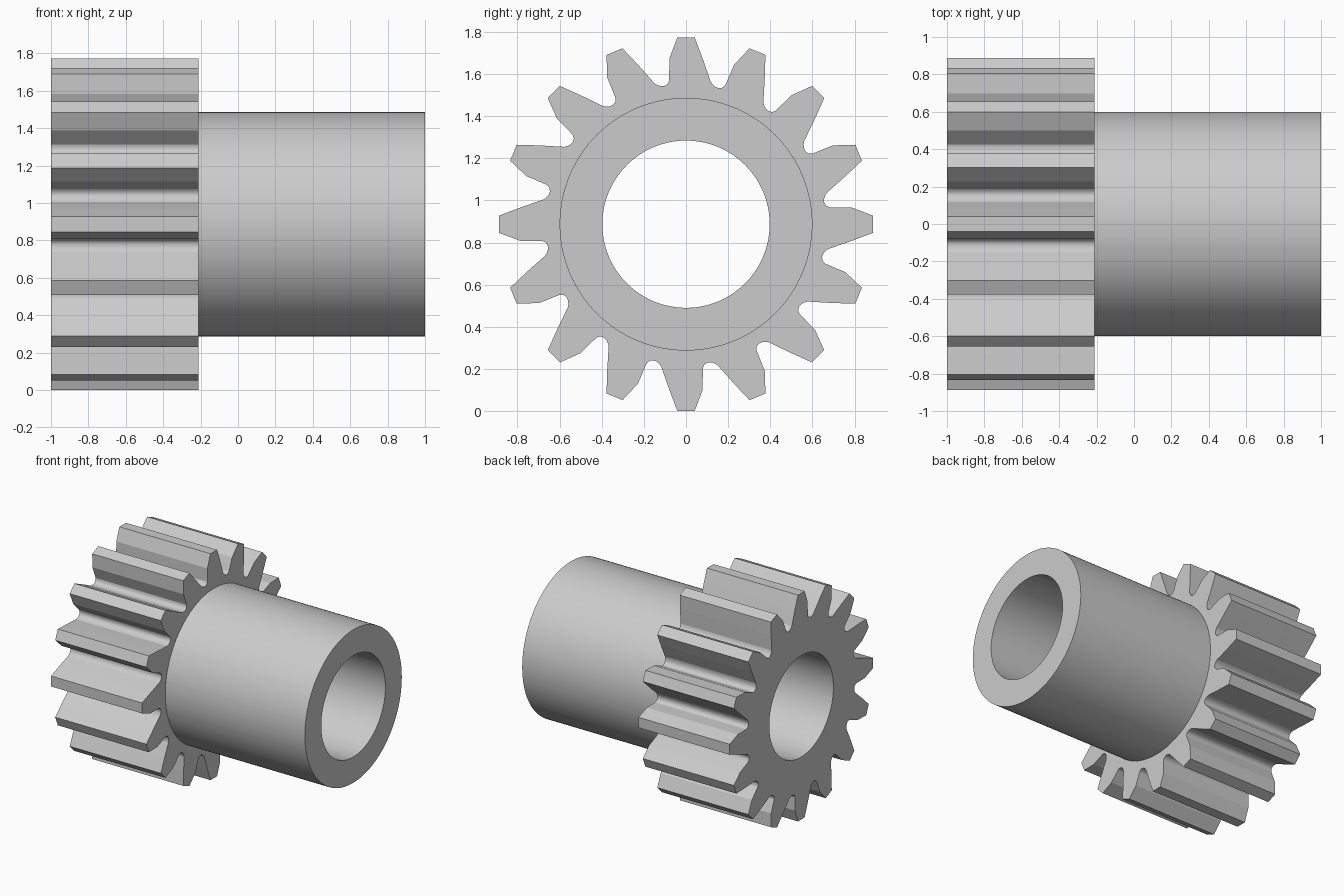
import bpy, bmesh, math

cube = bpy.data.objects.get("Cube")
if cube:
    bpy.data.objects.remove(cube, do_unlink=True)

TEETH = 16
CENTRE_Z = 0.887
BORE_R, HUB_R = 0.397, 0.6
X_BACK, X_STEP, X_END = -1.0, -0.21, 1.0

# One tooth and the rounded root after it, as (radial, tangential) points
TOOTH = [(0.675, -0.118), (0.787, -0.079), (0.887, -0.041), (0.887, 0.0),
         (0.887, 0.041), (0.787, 0.079), (0.682, 0.08),
         (0.665, 0.088), (0.656, 0.104), (0.656, 0.122), (0.662, 0.138)]

# Steel material
steel = bpy.data.materials.new("grey steel")
steel.use_nodes = True
colour = (0.6, 0.6, 0.6, 1.0)
steel.diffuse_color = colour
steel.node_tree.nodes["Principled BSDF"].inputs["Base Color"].default_value = colour

# Polar outline of the toothed rim, counter-clockwise
outline = []
for i in range(TEETH):
    turn = i * math.tau / TEETH
    for r, t in TOOTH:
        outline.append((math.atan2(t, r) + turn, math.hypot(r, t)))

bm = bmesh.new()


def ring(x, radius=None):
    """Loop of vertices at x: a circle, or the toothed outline if no radius."""
    loop = []
    for angle, rim in outline:
        r = radius or rim
        loop.append(bm.verts.new((x, r * math.cos(angle), CENTRE_Z + r * math.sin(angle))))
    return loop


# Closed loft: back face, teeth, step, hub, end face, bore
rings = [ring(X_BACK, BORE_R), ring(X_BACK), ring(X_STEP), ring(X_STEP, HUB_R),
         ring(X_END, HUB_R), ring(X_END, BORE_R)]
count = len(outline)
for a, b in zip(rings, rings[1:] + rings[:1]):
    for i in range(count):
        j = (i + 1) % count
        bm.faces.new((a[i], a[j], b[j], b[i]))
bmesh.ops.recalc_face_normals(bm, faces=bm.faces)

mesh = bpy.data.meshes.new("gear_with_hub")
bm.to_mesh(mesh)
bm.free()
mesh.materials.append(steel)
gear = bpy.data.objects.new("gear_with_hub", mesh)
bpy.context.collection.objects.link(gear)

# Smooth the hub, bore and roots, keep the tooth edges crisp
bpy.ops.object.select_all(action="DESELECT")
gear.select_set(True)
bpy.context.view_layer.objects.active = gear
bpy.ops.object.shade_smooth_by_angle(angle=math.radians(40))
# Flat tooth flanks and tips next to the smooth roots
crisp = {0, 1, 2, 3, 4, 5}
for poly in mesh.polygons[count:2 * count]:
    if (poly.index - count) % len(TOOTH) in crisp:
        poly.use_smooth = False
